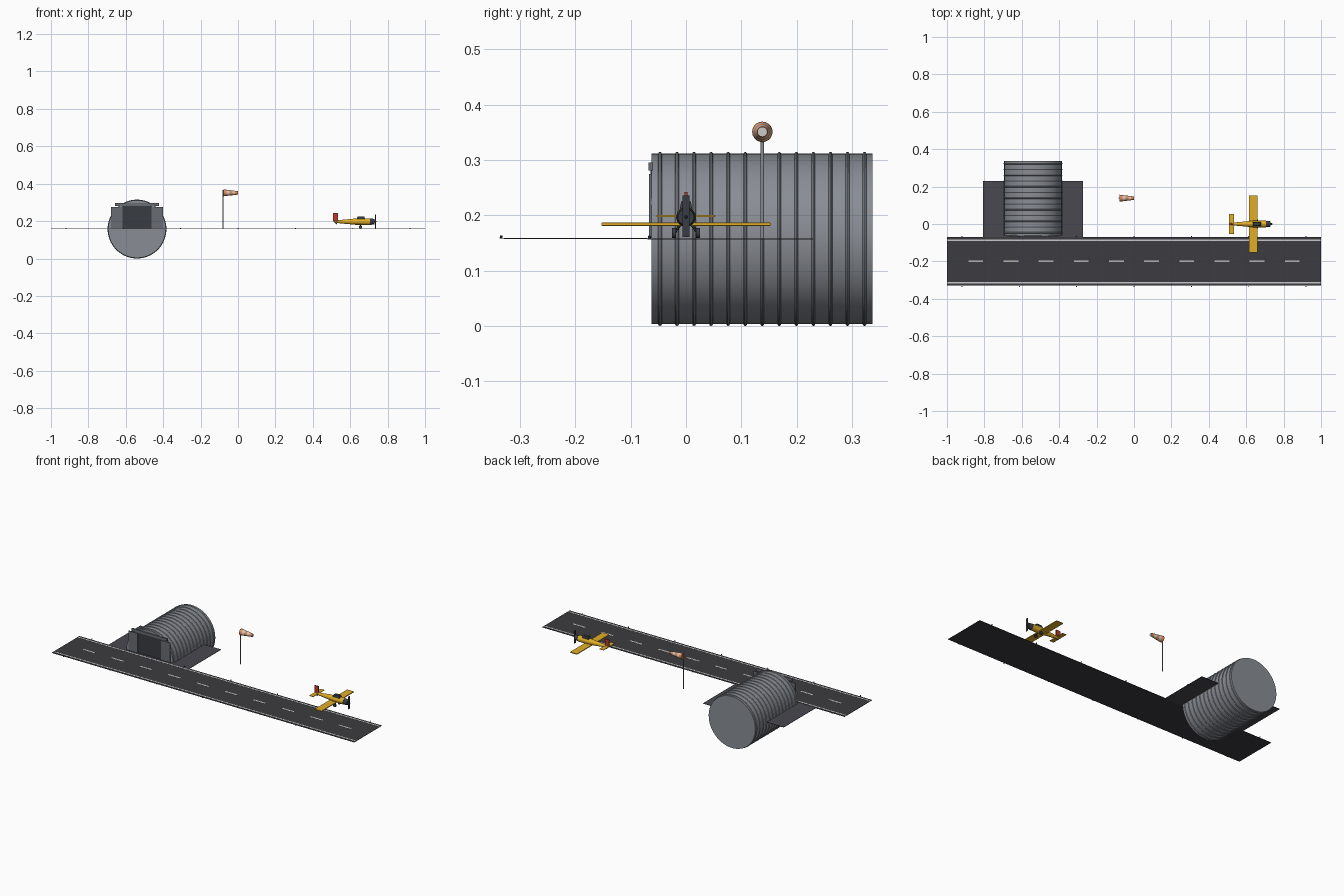
import bpy, math
from mathutils import Vector

if "Cube" in bpy.data.objects:
    bpy.data.objects.remove(bpy.data.objects["Cube"])

G = 0.159  # ground level of the airfield


def mat(name, r, g, b):
    m = bpy.data.materials.new(name)
    m.diffuse_color = (r, g, b, 1)
    m.use_nodes = True
    m.node_tree.nodes["Principled BSDF"].inputs["Base Color"].default_value = m.diffuse_color
    return m


ASPHALT = mat("asphalt", 0.045, 0.045, 0.052)
APRON = mat("apron_concrete", 0.065, 0.065, 0.08)
WHITE = mat("white_paint", 0.75, 0.75, 0.72)
STEEL = mat("steel", 0.25, 0.27, 0.30)
PANEL = mat("door_panel", 0.14, 0.15, 0.17)
DARK = mat("dark", 0.04, 0.045, 0.055)
YELLOW = mat("yellow", 0.75, 0.42, 0.02)
RED = mat("red", 0.5, 0.04, 0.03)
ORANGE = mat("orange", 0.8, 0.25, 0.08)


def finish(o, name, m, smooth=False):
    o.name = name
    if m:
        o.data.materials.append(m)
    if smooth:
        bpy.ops.object.shade_smooth_by_angle()
    return o


def box(name, x, y, z, m):
    """Box from (min, max) ranges."""
    bpy.ops.mesh.primitive_cube_add(size=1, location=[sum(r) / 2 for r in (x, y, z)])
    o = bpy.context.object
    o.scale = [r[1] - r[0] for r in (x, y, z)]
    bpy.ops.object.transform_apply(location=False, rotation=False, scale=True)
    return finish(o, name, m)


def cone(name, a, b, r1, r2, m, n=24):
    """Cylinder or taper running from point a to point b."""
    a, b = Vector(a), Vector(b)
    d = b - a
    bpy.ops.mesh.primitive_cone_add(vertices=n, radius1=r1, radius2=r2, depth=d.length,
                                    location=(a + b) / 2,
                                    rotation=d.to_track_quat('Z', 'Y').to_euler())
    return finish(bpy.context.object, name, m, True)


# Runway and its markings
box("runway", (-1, 1), (-0.33, -0.07), (G - 0.002, G), ASPHALT)
box("apron", (-0.807, -0.273), (-0.07, 0.23), (G - 0.0025, G - 0.0005), APRON)
for i, y in enumerate((-0.314, -0.086)):
    box(f"runway_edge_line_{i}", (-1, 1), (y - 0.004, y + 0.004), (G, G + 0.0006), WHITE)
for i in range(10):
    x = -0.846 + 0.188 * i
    box(f"centre_dash_{i}", (x - 0.04, x + 0.04), (-0.204, -0.194), (G, G + 0.0006), WHITE)
for i in range(7):
    x = -0.92 + 0.3067 * i
    for j, y in enumerate((-0.334, -0.066)):
        cone(f"runway_light_{i}_{j}", (x, y, G - 0.001), (x, y, G + 0.005), 0.003, 0.002, DARK, 8)

# Hangar barrel with ribs
HX, HZ = -0.54, 0.1575
cone("hangar_shell", (HX, -0.062, HZ), (HX, 0.337, HZ), 0.154, 0.154, STEEL, 64)
for i in range(13):
    bpy.ops.mesh.primitive_torus_add(location=(HX, -0.047 + 0.0308 * i, HZ),
                                     rotation=(math.pi / 2, 0, 0), major_radius=0.154,
                                     minor_radius=0.0033, major_segments=64, minor_segments=8)
    finish(bpy.context.object, f"hangar_rib_{i}", STEEL, True)

# Hangar doors
box("hangar_opening", (HX - 0.08, HX + 0.08), (-0.064, -0.06), (G, 0.283), DARK)
box("door_header", (HX - 0.118, HX + 0.118), (-0.068, -0.06), (0.281, 0.296), PANEL)
for s, side in ((-1, "left"), (1, "right")):
    xs = sorted((HX + s * 0.078, HX + s * 0.138))
    box(f"{side}_door", xs, (-0.067, -0.061), (G, 0.275), PANEL)

# Windsock
WX, WY, WZ = -0.08, 0.138, 0.351
cone("windsock_pole", (WX, WY, G - 0.001), (WX, WY, 0.365), 0.0032, 0.0032, STEEL, 12)
for i in range(5):
    r = [0.0185 - 0.0019 * k for k in (i, i + 1)]
    cone(f"sock_band_{i}", (WX + 0.003 + 0.0155 * i, WY, WZ), (WX + 0.003 + 0.0155 * (i + 1), WY, WZ),
         r[0], r[1], WHITE if i % 2 else ORANGE, 20)
cone("sock_end", (-0.001, WY, WZ), (0.0012, WY, WZ), 0.0085, 0.0085, WHITE, 20)

# Aeroplane fuselage: tapering sections along x
PZ = 0.197
stations = [(0.515, 0.006), (0.60, 0.014), (0.64, 0.018), (0.705, 0.018)]
for i, (p, q) in enumerate(zip(stations, stations[1:])):
    cone(f"fuselage_{i}", (p[0], 0, PZ), (q[0], 0, PZ), p[1], q[1], YELLOW)
cone("cowling", (0.702, 0, PZ), (0.73, 0, PZ), 0.0178, 0.0145, DARK)
cone("spinner", (0.73, 0, PZ), (0.742, 0, PZ), 0.006, 0.001, DARK, 16)
box("propeller", (0.733, 0.737), (-0.006, 0.006), (0.161, 0.236), DARK)
canopy = box("canopy", (0.632, 0.682), (-0.012, 0.012), (0.205, 0.225), DARK)
for v in canopy.data.vertices:
    if v.co.z > 0:
        v.co.x *= 0.7
        v.co.y *= 0.75

# Wings and tail
for name, x, half, z, t in (("wing", (0.614, 0.660), 0.153, 0.184, 0.006),
                            ("tailplane", (0.508, 0.535), 0.053, 0.199, 0.004)):
    w = box(name, x, (-half, half), (z - t / 2, z + t / 2), YELLOW)
    bev = w.modifiers.new("soft_edges", 'BEVEL')
    bev.width, bev.segments = t * 0.35, 2
box("tail_fin", (0.508, 0.535), (-0.0025, 0.0025), (0.199, 0.242), RED)

# Landing gear
for s, side in ((-1, "left"), (1, "right")):
    cone(f"{side}_gear_leg", (0.655, s * 0.01, 0.184), (0.655, s * 0.021, 0.168), 0.0025, 0.0025, DARK, 10)
    cone(f"{side}_wheel", (0.655, s * 0.018, 0.168), (0.655, s * 0.025, 0.168), 0.009, 0.009, DARK, 20)
cone("tail_wheel", (0.525, -0.002, 0.187), (0.525, 0.002, 0.187), 0.004, 0.004, DARK, 12)
